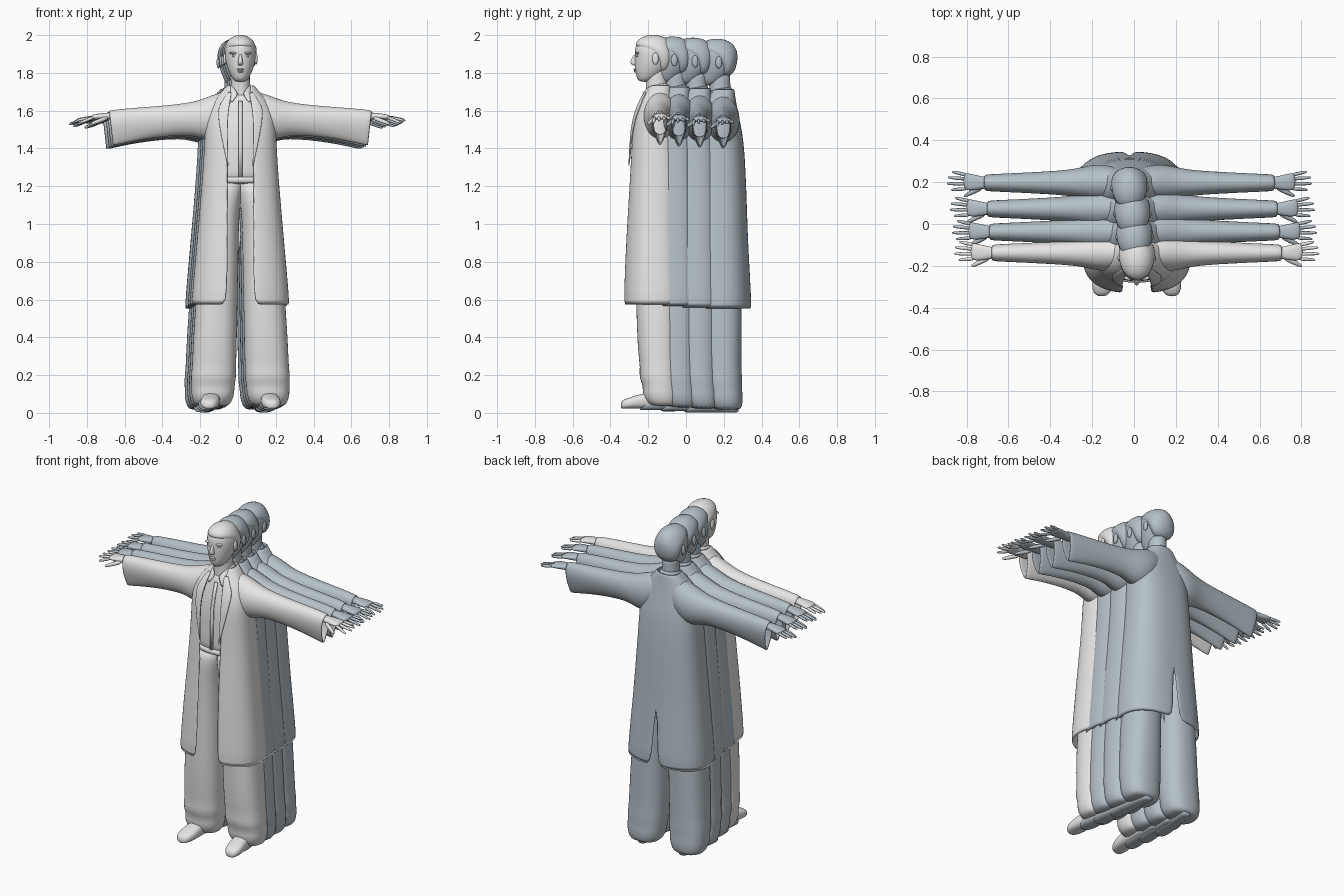
import bpy, bmesh, math
from mathutils import Vector

if "Cube" in bpy.data.objects:
    bpy.data.objects.remove(bpy.data.objects["Cube"])


def material(name, rgb):
    m = bpy.data.materials.new(name)
    m.use_nodes = True
    m.diffuse_color = (*rgb, 1)
    m.node_tree.nodes["Principled BSDF"].inputs["Base Color"].default_value = (*rgb, 1)
    return m


white = material("warm_white", (0.8, 0.79, 0.78))
slate = material("blue_grey", (0.46, 0.53, 0.58))
parts = []


def spow(v, e):
    return math.copysign(abs(v) ** e, v)


def ring(c, u, v, e=1.0, n=20):
    """Superellipse ring around c with half-axis vectors u and v."""
    c, u, v = Vector(c), Vector(u), Vector(v)
    ang = [2 * math.pi * i / n for i in range(n)]
    return [c + u * spow(math.cos(a), e) + v * spow(math.sin(a), e) for a in ang]


def level(z, cx, rx, front, back, e=1.0):
    """Horizontal body section between two depths."""
    return ring((cx, (front + back) / 2, z), (rx, 0, 0), (0, (back - front) / 2, 0), e)


def loft(name, rows, closed=True, caps=True, mirror=False, thick=0, sub=1):
    bm = bmesh.new()
    grid = [[bm.verts.new(p) for p in r] for r in rows]
    n = len(rows[0])
    for lo, hi in zip(grid, grid[1:]):
        for i in range(n if closed else n - 1):
            j = (i + 1) % n
            bm.faces.new((lo[i], lo[j], hi[j], hi[i]))
    if closed and caps:
        bm.faces.new(grid[0])
        bm.faces.new(grid[-1])
    bmesh.ops.recalc_face_normals(bm, faces=bm.faces)
    for f in bm.faces:
        f.smooth = True
    me = bpy.data.meshes.new(name)
    bm.to_mesh(me)
    bm.free()
    ob = bpy.data.objects.new(name, me)
    bpy.context.collection.objects.link(ob)
    if mirror:
        m = ob.modifiers.new("mirror", 'MIRROR')
        m.use_clip = True
    if thick:
        s = ob.modifiers.new("thickness", 'SOLIDIFY')
        s.thickness, s.offset = thick, 0
    if sub:
        ob.modifiers.new("smooth", 'SUBSURF').levels = sub
        ob.modifiers["smooth"].render_levels = sub
    parts.append(ob)
    return ob


def ellipsoid(name, c, r, mirror=False):
    rows = []
    for i in range(9):
        t = math.pi * (i + 0.15) / 8.3
        k = math.sin(t)
        rows.append(ring((c[0], c[1], c[2] - r[2] * math.cos(t)),
                         (r[0] * k, 0, 0), (0, r[1] * k, 0), n=12))
    return loft(name, rows, mirror=mirror)


def finger(name, a, b, r):
    """Slim tapering digit from a to b."""
    a, b = Vector(a), Vector(b)
    d = (b - a).normalized()
    u = d.cross(Vector((0, 0, 1))).normalized()
    v = d.cross(u)
    steps = ((0, 1), (0.5, 1), (0.85, 0.8), (0.97, 0.5), (1, 0.2))
    loft(name, [ring(a.lerp(b, t), u * r * k, v * r * k, n=8) for t, k in steps], mirror=True)


# Head, hair and face
loft("head", [level(z, 0, rx, f, b) for z, rx, f, b in (
    (1.752, .024, -.095, -.04), (1.77, .045, -.112, 0), (1.81, .064, -.12, .045),
    (1.85, .077, -.124, .078), (1.89, .083, -.122, .084), (1.93, .082, -.124, .082),
    (1.965, .068, -.106, .066), (1.985, .045, -.08, .038), (1.994, .015, -.04, 0))])
loft("hair", [level(z, 0, rx, f, b) for z, rx, f, b in (
    (1.80, .045, -.0, .052), (1.84, .077, -.005, .08), (1.89, .087, -.03, .089),
    (1.925, .0875, -.085, .088), (1.942, .083, -.124, .084), (1.97, .07, -.112, .068),
    (1.99, .046, -.084, .04), (2.001, .018, -.045, 0))])
loft("nose", [level(z, 0, rx, f, -.1) for z, rx, f in (
    (1.838, .008, -.124), (1.845, .016, -.14), (1.858, .013, -.147),
    (1.88, .009, -.136), (1.9, .008, -.125))])
ellipsoid("brow", (.034, -.108, 1.905), (.028, .012, .007), True)
ellipsoid("eye", (.032, -.107, 1.889), (.014, .008, .006), True)
ellipsoid("upper_lip", (0, -.119, 1.818), (.022, .01, .005))
ellipsoid("lower_lip", (0, -.117, 1.808), (.018, .01, .006))
ellipsoid("ear", (.082, -.012, 1.875), (.01, .018, .032), True)
loft("neck", [level(z, 0, rx, f, b) for z, rx, f, b in (
    (1.64, .07, -.07, .06), (1.69, .056, -.062, .058), (1.74, .05, -.062, .05),
    (1.79, .05, -.065, .05), (1.83, .05, -.06, .05))])

# Shirt with collar, placket and waistband
loft("shirt", [level(z, 0, rx, f, b, .85) for z, rx, f, b in (
    (1.2, .16, -.122, .1), (1.27, .16, -.126, .1), (1.4, .16, -.122, .1),
    (1.5, .155, -.118, .09), (1.59, .13, -.096, .072), (1.66, .085, -.074, .055),
    (1.7, .058, -.064, .052))])
loft("placket", [[(x, y, z) for x in (-.01, .01)] for z, y in (
    (1.25, -.13), (1.4, -.126), (1.5, -.122), (1.58, -.104), (1.65, -.082))],
    closed=False, thick=.006, sub=0)
loft("waistband", [level(z, 0, rx, f, b, .85) for z, rx, f, b in (
    (1.215, .16, -.128, .1), (1.222, .165, -.133, .103),
    (1.245, .165, -.133, .103), (1.252, .16, -.128, .1))])
loft("shirt_collar", [
    [(.006, -.078, 1.685), (.03, -.088, 1.665), (.042, -.1, 1.635)],
    [(.03, -.066, 1.72), (.052, -.072, 1.69), (.062, -.085, 1.655)],
    [(.054, -.02, 1.738), (.068, -.02, 1.71), (.08, -.025, 1.685)],
    [(.045, .035, 1.745), (.055, .042, 1.72), (.066, .05, 1.695)],
    [(0, .058, 1.748), (0, .068, 1.725), (0, .078, 1.7)]],
    closed=False, mirror=True, thick=.008)

# Trousers: two wide legs meeting at the hips, folded over the shoes
loft("trouser_leg", [level(z, cx, rx, f, b, .85) for z, cx, rx, f, b in (
    (.035, .15, .08, -.035, .1), (.05, .148, .1, -.06, .112), (.1, .147, .116, -.085, .118),
    (.14, .145, .114, -.075, .112), (.19, .143, .122, -.102, .114),
    (.24, .14, .117, -.092, .11), (.32, .137, .118, -.107, .11),
    (.57, .128, .113, -.115, .112), (.85, .112, .102, -.12, .11),
    (1.04, .1, .093, -.125, .11), (1.1, .088, .092, -.128, .11),
    (1.16, .08, .092, -.126, .11), (1.24, .075, .09, -.118, .1))], mirror=True)

# Shoes, slightly splayed
loft("shoe", [ring((x, y, (top + .022) / 2), (rx, 0, 0), (0, 0, (top - .022) / 2), .75, 16)
              for y, x, rx, top in (
    (.095, .14, .022, .07), (.08, .14, .036, .09), (0, .15, .044, .115),
    (-.08, .157, .05, .105), (-.14, .163, .053, .085), (-.18, .167, .042, .072),
    (-.196, .168, .018, .055))], mirror=True)

# Long open coat: height, opening, half width, front, back, rear slit
COAT = ((.565, .07, .257, -.18, .16, .022), (.75, .068, .241, -.174, .15, .012),
        (.95, .066, .223, -.165, .138, 0), (1.2, .066, .201, -.15, .13, 0),
        (1.4, .07, .187, -.14, .121, 0), (1.5, .072, .184, -.135, .109, 0),
        (1.58, .068, .178, -.118, .092, 0), (1.65, .058, .145, -.09, .078, 0),
        (1.7, .05, .092, -.062, .07, 0), (1.735, .052, .068, -.045, .066, 0))
POWER = .8


def coat_point(row, a):
    z, gap, rx, f, b, slit = row
    return Vector((rx * spow(math.sin(a), POWER),
                   (f + b) / 2 - (b - f) / 2 * spow(math.cos(a), POWER), z))


def angle(x, rx):
    return math.asin(min(1, x / rx) ** (1 / POWER))


def coat_row(row):
    a0, a1 = angle(row[1], row[2]), math.pi - angle(row[5], row[2])
    pts = [coat_point(row, a0 + (a1 - a0) * i / 16) for i in range(17)]
    if row[5] == 0:
        pts[-1].x = 0
    return pts


loft("coat", [coat_row(r) for r in COAT], closed=False, mirror=True, thick=.01)


def coat_at(z):
    for lo, hi in zip(COAT, COAT[1:]):
        if lo[0] <= z <= hi[0]:
            t = (z - lo[0]) / (hi[0] - lo[0])
            return [p + (q - p) * t for p, q in zip(lo, hi)]


# Lapels lying on the coat front
lapel = []
for z, w in ((1.3, .002), (1.4, .022), (1.5, .042), (1.58, .056), (1.62, .06),
             (1.66, .04), (1.7, .022)):
    r = coat_at(z)
    xs = [min(r[1] - .004 + w * k / 3, r[2] * .97) for k in range(4)]
    lapel.append([coat_point(r, angle(x, r[2])) + Vector((0, -.011, 0)) for x in xs])
loft("lapel", lapel, closed=False, mirror=True, thick=.008)

# Sleeves: teardrop sections hanging lower toward the cuff
sleeve = []
for x, top, bottom, ry, drop in (
        (.05, 1.7, 1.52, .065, 0), (.12, 1.692, 1.45, .088, 0), (.19, 1.662, 1.45, .085, .1),
        (.25, 1.643, 1.472, .07, .15), (.34, 1.63, 1.472, .061, .25),
        (.45, 1.62, 1.461, .057, .35), (.56, 1.612, 1.443, .054, .5),
        (.64, 1.604, 1.426, .051, .6), (.683, 1.598, 1.418, .049, .65)):
    row = []
    for p in ring((x, 0, (top + bottom) / 2), (0, ry, 0), (0, 0, (top - bottom) / 2)):
        h = (p.z - bottom) / (top - bottom)
        p.y = .012 + p.y * (1 - drop * (1 - h))
        p.x += .02 * (h - .3) * (x > .6)
        row.append(p)
    sleeve.append(row)
loft("sleeve", sleeve, caps=False, mirror=True, thick=.008)

# Hands
loft("palm", [ring((x, y, z), (0, ry, 0), (0, 0, rz), .85, 12) for x, y, z, ry, rz in (
    (.62, .012, 1.572, .026, .02), (.69, .012, 1.572, .027, .019),
    (.73, .013, 1.57, .037, .018), (.77, .016, 1.567, .043, .015),
    (.795, .02, 1.564, .04, .011))], mirror=True)
for label, y, tip in (("index", -.016, (.852, -.022, 1.535)), ("middle", .007, (.873, .008, 1.547)),
                      ("ring", .03, (.868, .038, 1.553)), ("little", .049, (.848, .065, 1.557))):
    finger(label + "_finger", (.775, y, 1.566), tip, .0095)
finger("thumb", (.7, -.008, 1.564), (.79, -.052, 1.53), .013)

# Repeat the figure in a receding row: one white leader, three grey followers
row_spots = (("first", .013, -.15, 0, white), ("second", .002, -.05, -.008, slate),
             ("third", -.008, .06, -.014, slate), ("fourth", -.022, .185, -.02, slate))
for label, dx, dy, dz, mat in row_spots:
    for part in parts:
        ob = part
        if label != "first":
            ob = part.copy()
            ob.data = part.data.copy()
            bpy.context.collection.objects.link(ob)
            ob.name = f"{label}_{part.name}"
            ob.data.materials.clear()
        ob.data.materials.append(mat)
        ob.location = (dx, dy, dz)
